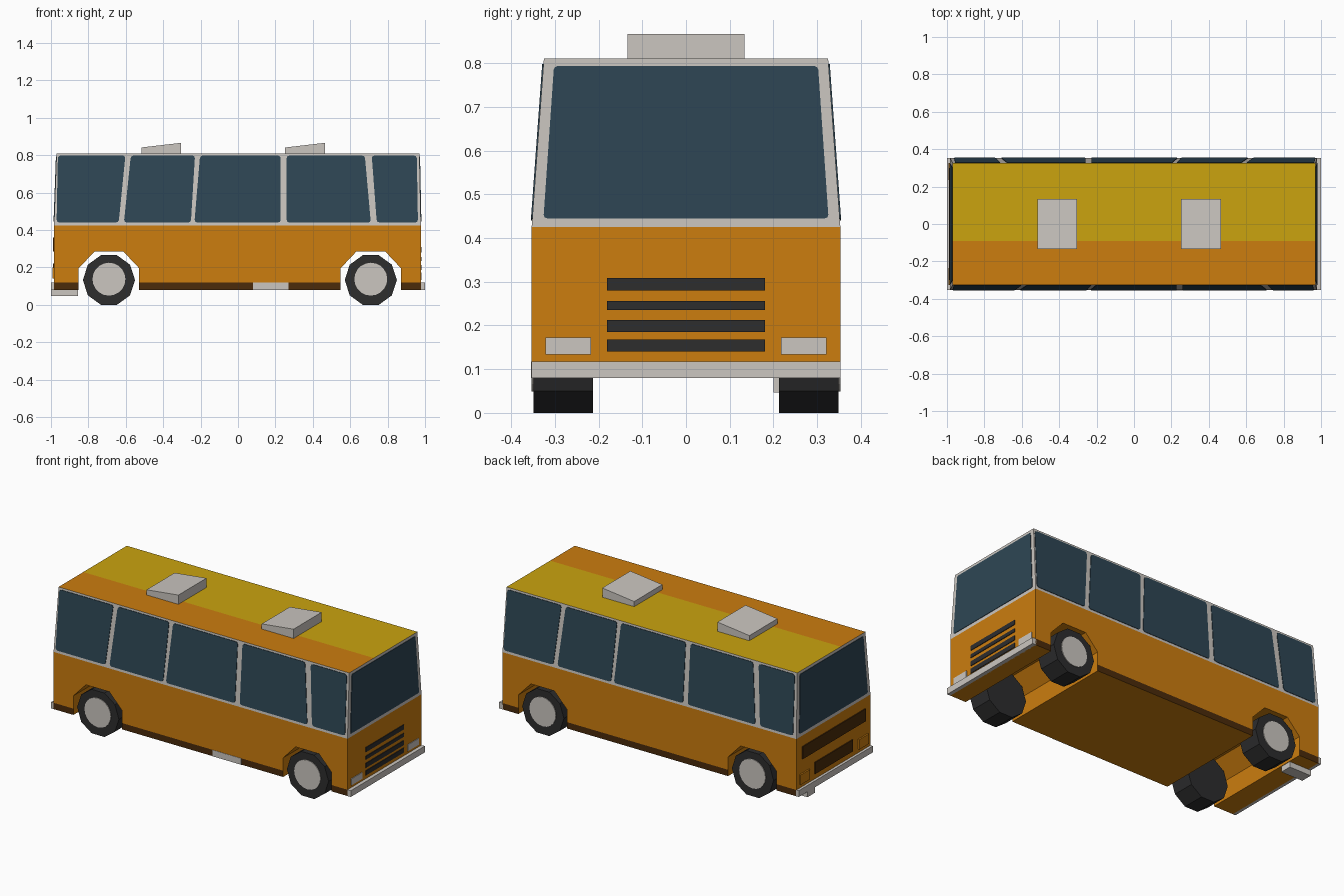
import bpy, bmesh, math
from mathutils import Vector

if "Cube" in bpy.data.objects:
    bpy.data.objects.remove(bpy.data.objects["Cube"])


def mat(name, rgb):
    m = bpy.data.materials.new(name)
    m.diffuse_color = (*rgb, 1)
    m.use_nodes = True
    m.node_tree.nodes["Principled BSDF"].inputs["Base Color"].default_value = m.diffuse_color
    return m


ORANGE = mat("orange paint", (0.604, 0.205, 0.0045))
YELLOW = mat("yellow roof", (0.597, 0.366, 0.0045))
GREY = mat("light grey", (0.597, 0.565, 0.527))
GLASS = mat("blue grey glass", (0.027, 0.061, 0.089))
DARK = mat("dark rubber", (0.026, 0.026, 0.027))
BROWN = mat("dark brown sill", (0.069, 0.024, 0.003))

W, WT = 0.353, 0.325           # half widths at belt and roof
XF, XB, XT = 0.978, -0.984, 0.97   # front, back, roof half length
Z0, ZB, ZT = 0.08, 0.425, 0.81     # floor, belt, roof


def finish(name, bm, *mats):
    bmesh.ops.recalc_face_normals(bm, faces=bm.faces)
    me = bpy.data.meshes.new(name)
    bm.to_mesh(me)
    bm.free()
    for m in mats:
        me.materials.append(m)
    ob = bpy.data.objects.new(name, me)
    bpy.context.collection.objects.link(ob)
    return ob


def extrude(points, offset, bevel=0):
    """Solid from a flat outline pushed along an offset."""
    bm = bmesh.new()
    bm.faces.new([bm.verts.new(p) for p in points])
    if bevel:
        bmesh.ops.bevel(bm, geom=bm.verts[:], offset=bevel, segments=2,
                        profile=0.5, affect='VERTICES')
    r = bmesh.ops.extrude_face_region(bm, geom=bm.faces[:], use_keep_orig=True)
    bmesh.ops.translate(bm, vec=offset,
                        verts=[v for v in r["geom"] if isinstance(v, bmesh.types.BMVert)])
    return bm


def prism(name, xz, y0, y1, m):
    return finish(name, extrude([(x, y0, z) for x, z in xz], (0, y1 - y0, 0)), m)


def box(name, x0, x1, y0, y1, z0, z1, m):
    return prism(name, [(x0, z0), (x1, z0), (x1, z1), (x0, z1)], y0, y1, m)


def split(bm, co, no):
    bmesh.ops.bisect_plane(bm, geom=bm.verts[:] + bm.edges[:] + bm.faces[:],
                           plane_co=co, plane_no=no)


def ring(cx, cz, r, n):
    return [(cx + r * math.cos(2 * math.pi * i / n), cz + r * math.sin(2 * math.pi * i / n))
            for i in range(n)]


# Lower body: side profile with wheel arches, brown sill along both sides
AXLES = (-0.69, 0.71)
profile = [(XB, Z0)]
for cx in AXLES:
    profile += [(cx - 0.162, Z0), (cx - 0.162, 0.195), (cx - 0.078, 0.284),
                (cx + 0.078, 0.284), (cx + 0.162, 0.195), (cx + 0.162, Z0)]
profile += [(XF, Z0), (XF, ZB), (XB, ZB)]
bm = extrude([(x, -W, z) for x, z in profile], (0, 2 * W, 0))
bmesh.ops.triangulate(bm, faces=bm.faces[:])
split(bm, (0, 0, 0.118), (0, 0, 1))
bm.normal_update()
for f in bm.faces:
    if abs(f.normal.y) > 0.5 and f.calc_center_median().z < 0.118:
        f.material_index = 1
finish("lower_body", bm, ORANGE, BROWN)

# Upper body: tapered cabin with two-tone roof
bm = bmesh.new()
lo = [bm.verts.new(p) for p in ((XB, -W, ZB), (XF, -W, ZB), (XF, W, ZB), (XB, W, ZB))]
hi = [bm.verts.new(p) for p in ((-XT, -WT, ZT), (XT, -WT, ZT), (XT, WT, ZT), (-XT, WT, ZT))]
bm.faces.new(lo)
bm.faces.new(hi)
for i in range(4):
    j = (i + 1) % 4
    bm.faces.new((lo[i], lo[j], hi[j], hi[i]))
split(bm, (0, -0.09, 0), (0, 1, 0))
for f in bm.faces:
    c = f.calc_center_median()
    if c.z > ZT - 0.001:
        f.material_index = 1 if c.y > -0.09 else 2
finish("cabin", bm, GREY, YELLOW, ORANGE)


def taper(a, b, z):
    return a + (b - a) * (z - ZB) / (ZT - ZB)


# Side windows: (bottom left, bottom right, top right, top left); far side is turned 180 degrees
ZL, ZH = 0.44, 0.798
panes = [(-0.97, -0.638, -0.602, -0.963), (-0.61, -0.252, -0.23, -0.573),
         (-0.233, 0.228, 0.228, -0.203), (0.26, 0.71, 0.678, 0.26),
         (0.742, 0.962, 0.956, 0.715)]
for s, side in ((1, "right"), (-1, "left")):
    for i, (a, b, c, d) in enumerate(panes):
        pts = [(s * x, -s * (taper(W, WT, z) + 0.003), z)
               for x, z in ((a, ZL), (b, ZL), (c, ZH), (d, ZH))]
        finish(f"{side}_window_{i + 1}", extrude(pts, (0, s * 0.006, 0), 0.014), GLASS)

# Windscreen and rear window
for s, xb, name in ((1, XF, "windscreen"), (-1, -XB, "rear_window")):
    pts = [(s * (taper(xb, XT, z) + 0.003), y, z)
           for y, z in ((-0.326, 0.445), (0.326, 0.445), (0.302, 0.793), (-0.302, 0.793))]
    finish(name, extrude(pts, (-s * 0.006, 0, 0), 0.008), GLASS)

# Wheels with hub discs
for cx in AXLES:
    for s in (-1, 1):
        prism("wheel", ring(cx, 0.1325, 0.1393, 10), s * 0.213, s * 0.349, DARK)
        prism("hub", ring(cx, 0.137, 0.088, 20), s * 0.346, s * 0.353, GREY)

# Bumpers
box("front_bumper", XF - 0.005, 1.0, -W, W, Z0, 0.118, GREY)
box("rear_bumper", -1.0, XB + 0.002, -W, W, Z0, 0.118, GREY)

# Front grille bars
for z0, z1 in ((0.14, 0.168), (0.185, 0.213), (0.235, 0.256), (0.28, 0.308)):
    box("grille_bar", XF - 0.003, XF + 0.004, -0.181, 0.181, z0, z1, DARK)

# Headlights and tail lights
for s in (-1, 1):
    box("headlight", XF - 0.003, XF + 0.004, s * 0.217, s * 0.321, 0.133, 0.172, GREY)
    box("tail_light", -0.993, XB + 0.002, s * 0.235, s * 0.325, 0.14, 0.2, ORANGE)

# Rear vent panels
box("rear_panel_upper", XB - 0.006, XB + 0.002, -0.3, 0.3, 0.285, 0.36, BROWN)
box("rear_panel_lower", XB - 0.006, XB + 0.002, -0.18, 0.18, 0.15, 0.22, BROWN)

# Door step on the right side and exhaust under the tail
box("door_step", 0.08, 0.27, -W - 0.002, -W + 0.003, Z0, 0.118, GREY)
box("exhaust", -1.0, -0.855, 0.2, 0.27, 0.047, 0.081, GREY)

# Wedge roof vents
for x in (-0.517, 0.252):
    prism("roof_vent", [(x, ZT - 0.003), (x + 0.213, ZT - 0.003), (x + 0.213, 0.866), (x, 0.841)],
          -0.134, 0.134, GREY)
